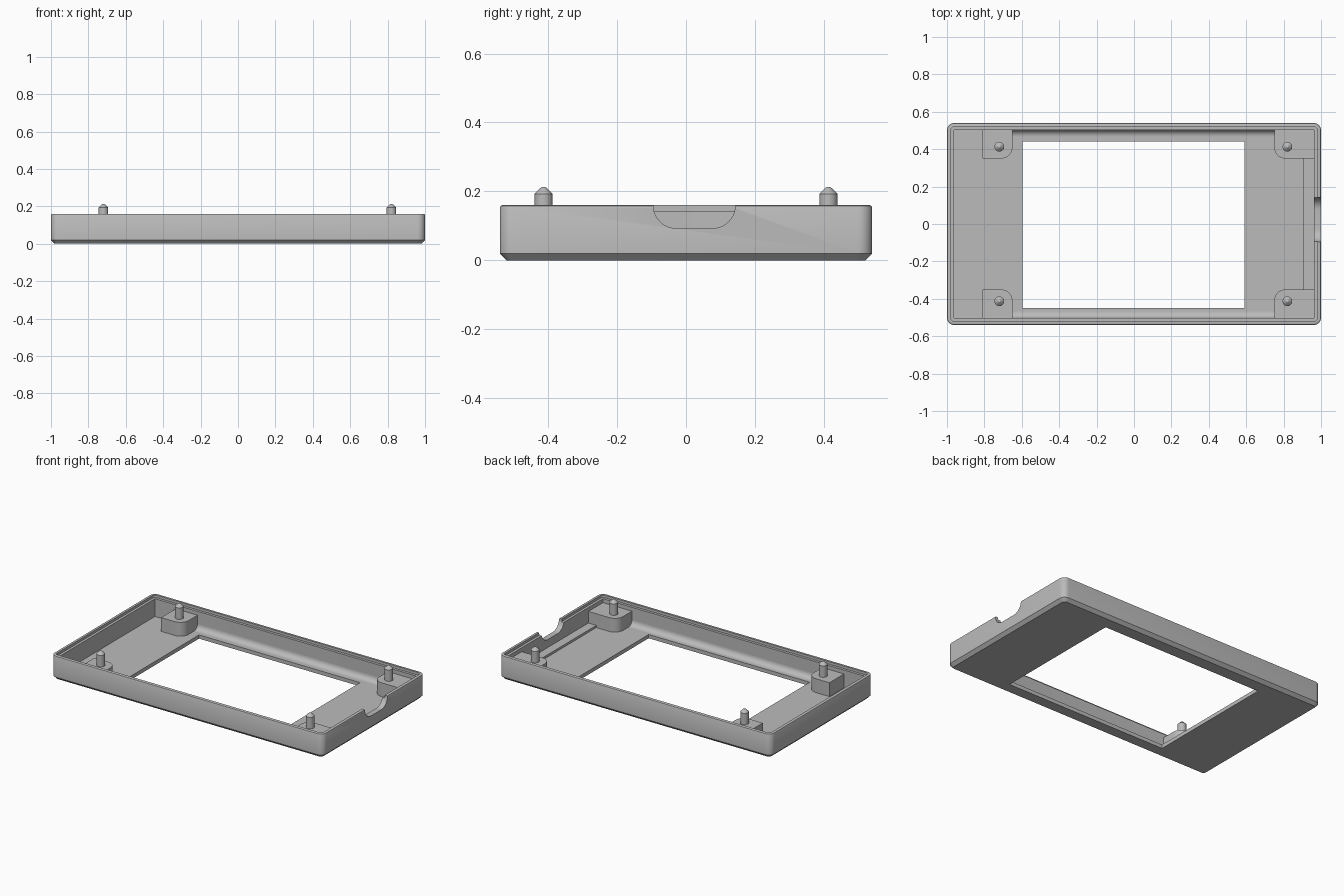
import bpy, bmesh, math

old = bpy.data.objects.get("Cube")
if old:
    bpy.data.objects.remove(old, do_unlink=True)

GREY = bpy.data.materials.new("plain_grey")
GREY.use_nodes = True
GREY.diffuse_color = (0.5, 0.5, 0.5, 1)
GREY.node_tree.nodes["Principled BSDF"].inputs["Base Color"].default_value = (0.5, 0.5, 0.5, 1)

HX, HY, TOP, FLOOR, WALL = 1.0, 0.54, 0.16, 0.025, 0.037
parts = []


def finish(name, bm):
    bmesh.ops.recalc_face_normals(bm, faces=bm.faces)
    mesh = bpy.data.meshes.new(name)
    bm.to_mesh(mesh)
    bm.free()
    mesh.materials.append(GREY)
    obj = bpy.data.objects.new(name, mesh)
    bpy.context.collection.objects.link(obj)
    parts.append(obj)
    return obj


def loft(name, rings):
    """Skin a stack of equal-length rings and cap both ends."""
    bm = bmesh.new()
    loops = [[bm.verts.new(p) for p in ring] for ring in rings]
    for a, b in zip(loops, loops[1:]):
        for i in range(len(a)):
            j = (i + 1) % len(a)
            bm.faces.new((a[i], a[j], b[j], b[i]))
    bm.faces.new(loops[0])
    bm.faces.new(loops[-1])
    return finish(name, bm)


def arc(cx, cy, r, start, end, steps=10):
    angles = [math.radians(start + (end - start) * i / steps) for i in range(steps + 1)]
    return [(cx + r * math.cos(a), cy + r * math.sin(a)) for a in angles]


def rounded_ring(inset, z):
    r = max(0.04 - inset, 0.004)
    x, y = HX - inset - r, HY - inset - r
    pts = []
    for sx, sy, a in ((1, 1, 0), (-1, 1, 90), (-1, -1, 180), (1, -1, 270)):
        pts += arc(sx * x, sy * y, r, a, a + 90, 8)
    return [(px, py, z) for px, py in pts]


def prism_z(name, profile, z0, z1):
    return loft(name, [[(x, y, z) for x, y in profile] for z in (z0, z1)])


def prism_x(name, profile, x0, x1):
    return loft(name, [[(x, y, z) for y, z in profile] for x in (x0, x1)])


def rect(x0, x1, y0, y1):
    return [(x0, y0), (x1, y0), (x1, y1), (x0, y1)]


# Tray: chamfered base, stepped rim, recessed floor
tray = loft("tray_shell", [rounded_ring(d, z) for d, z in (
    (0.02, 0), (0, 0.02), (0, TOP - 0.006), (0.002, TOP - 0.002), (0.006, TOP),
    (0.02, TOP), (0.02, 0.143), (WALL, 0.143), (WALL, FLOOR))])

# Display window and cable notch cut through the tray
window = prism_z("window_cutter", rect(-0.595, 0.59, -0.45, 0.44), -0.1, 0.1)
notch_profile = (arc(-0.028, TOP, 0.067, 180, 270) + arc(0.076, TOP, 0.067, 270, 360)
                 + [(0.143, 0.25), (-0.095, 0.25)])
notch = prism_x("notch_cutter", notch_profile, 0.94, 1.05)
for cutter in (window, notch):
    mod = tray.modifiers.new("cut", "BOOLEAN")
    mod.operation = "DIFFERENCE"
    mod.solver = "EXACT"
    mod.object = cutter
    bpy.context.view_layer.objects.active = tray
    bpy.ops.object.modifier_apply(modifier=mod.name)
    parts.remove(cutter)
    bpy.data.objects.remove(cutter, do_unlink=True)

# Low ledge along the notched end wall
prism_z("end_ledge", rect(0.905, HX - WALL + 0.005, -0.35, 0.35), FLOOR - 0.005, 0.04)

POST_TOP, R = 0.117, 0.06
inner_y = HY - WALL
for side, tag in ((1, "back"), (-1, "front")):
    # Corner posts, each with one rounded corner towards the window
    left = [(-0.81, 0.35)] + arc(-0.65 - R, 0.35 + R, R, -90, 0) + [(-0.65, 0.507), (-0.81, 0.507)]
    right = [(0.968, 0.507), (0.75, 0.507)] + arc(0.75 + R, 0.35 + R, R, 180, 270) + [(0.968, 0.35)]
    for profile, px, end in ((left, -0.72, "left"), (right, 0.82, "right")):
        prism_z(f"{tag}_{end}_post", [(x, side * y) for x, y in profile], FLOOR - 0.005, POST_TOP)
        # Locating pin with a tapered tip
        loft(f"{tag}_{end}_pin", [
            [(px + x, side * 0.413 + y, z) for x, y in arc(0, 0, r, 0, 348.75, 31)]
            for r, z in ((0.026, POST_TOP - 0.005), (0.026, 0.193), (0.009, 0.21), (0.004, 0.213))])
    # Concave fillet where the long wall meets the floor
    f = 0.035
    fillet = ([(inner_y + 0.004, FLOOR - 0.004)]
              + arc(inner_y - f, FLOOR + f, f, 0, -90, 8))
    prism_x(f"{tag}_wall_fillet", [(side * y, z) for y, z in fillet], -0.65, 0.75)

# Smooth shading with crisp edges
bpy.ops.object.select_all(action="DESELECT")
for obj in parts:
    obj.select_set(True)
bpy.context.view_layer.objects.active = tray
bpy.ops.object.shade_smooth_by_angle(angle=math.radians(30))
